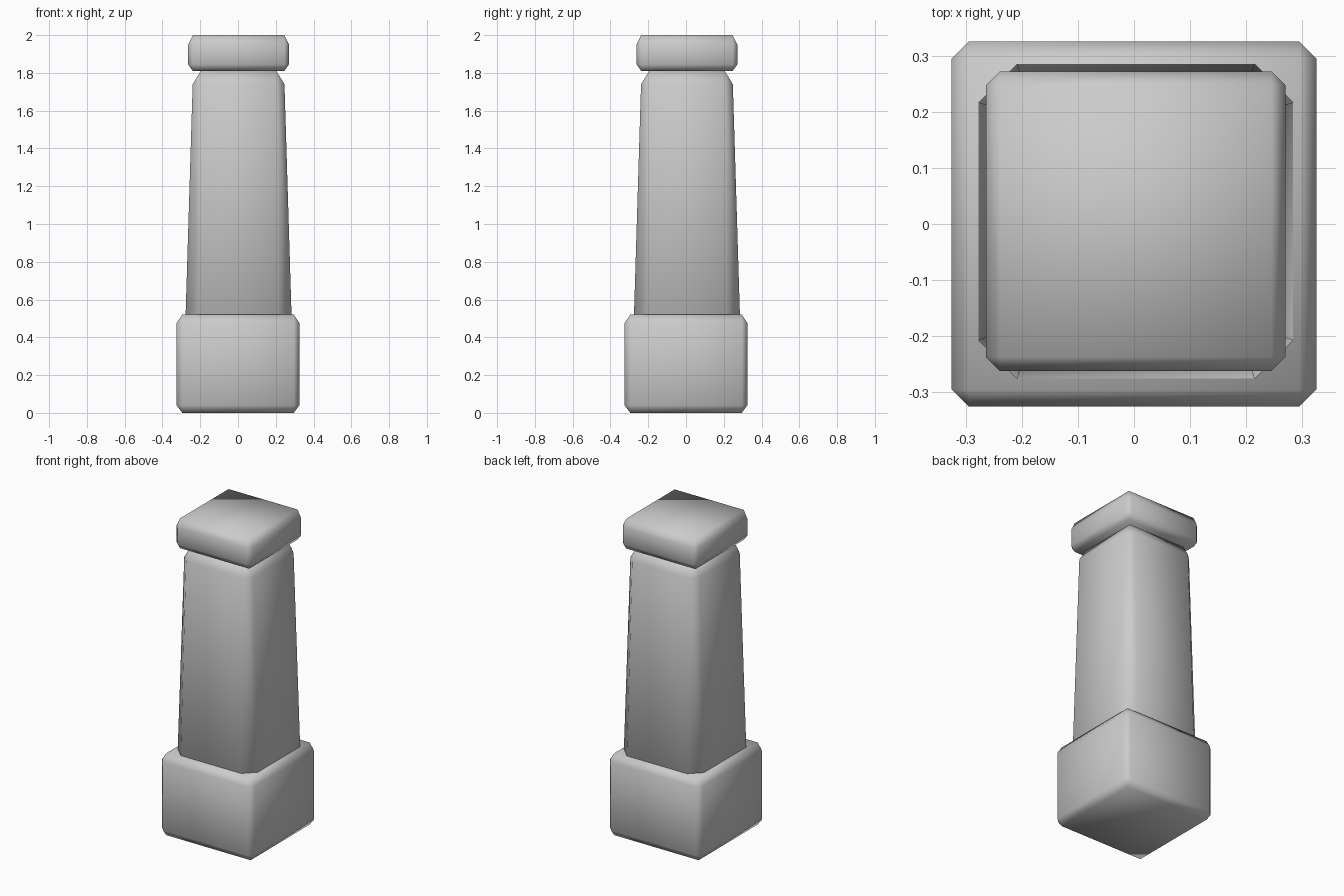
import bpy
import bmesh

old = bpy.data.objects.get("Cube")
if old:
    bpy.data.objects.remove(old, do_unlink=True)

stone = bpy.data.materials.new("grey stone")
stone.use_nodes = True
grey = (0.6, 0.6, 0.6, 1)
stone.diffuse_color = grey
stone.node_tree.nodes["Principled BSDF"].inputs["Base Color"].default_value = grey


def block(name, center, bottom, top):
    """Chamfered, smooth block; each end is (z, half width, flat half width, chamfer height)."""
    bm = bmesh.new()
    bmesh.ops.create_cube(bm, size=2)
    bmesh.ops.bevel(bm, geom=bm.edges[:], offset=0.2, segments=1,
                    affect='EDGES', profile=0.5)
    for v in bm.verts:
        z, half, flat, rise = top if v.co.z > 0 else bottom
        for axis in (0, 1):
            size = half if abs(v.co[axis]) > 0.95 else flat
            v.co[axis] = center[axis] + (size if v.co[axis] > 0 else -size)
        inset = 0 if abs(v.co.z) > 0.95 else rise
        v.co.z = z - inset if v.co.z > 0 else z + inset
    bmesh.ops.recalc_face_normals(bm, faces=bm.faces[:])
    for f in bm.faces:
        f.smooth = True
    mesh = bpy.data.meshes.new(name)
    bm.to_mesh(mesh)
    bm.free()
    mesh.materials.append(stone)
    obj = bpy.data.objects.new(name, mesh)
    bpy.context.scene.collection.objects.link(obj)
    return obj


# Square plinth
block("base", (0, 0), (0, 0.325, 0.295, 0.04), (0.52, 0.325, 0.295, 0.045))

# Tapered shaft, its lower end sunk into the plinth
shift = (0.003, 0.005)
block("shaft", shift, (0.43, 0.281, 0.212, 0.07), (1.81, 0.243, 0.2, 0.07))

# Cap block
block("cap", shift, (1.81, 0.267, 0.242, 0.035), (2.0, 0.267, 0.242, 0.05))
